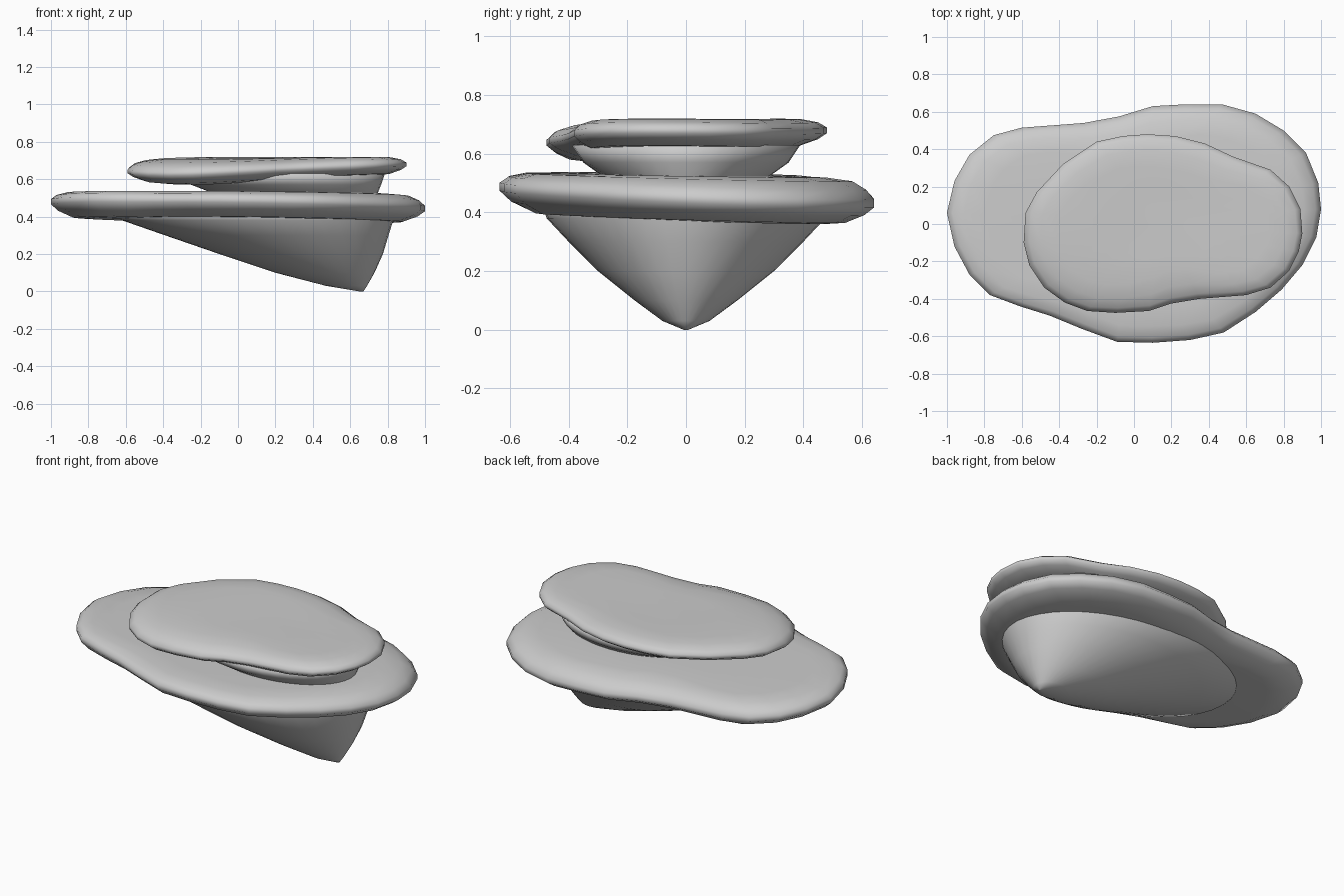
import bpy, bmesh
from math import sin, cos, pi
from mathutils import Vector

cube = bpy.data.objects.get("Cube")
if cube:
    bpy.data.objects.remove(cube, do_unlink=True)

grey = bpy.data.materials.new("warm_grey")
grey.use_nodes = True
colour = (0.6, 0.6, 0.6, 1)
grey.diffuse_color = colour
grey.node_tree.nodes["Principled BSDF"].inputs["Base Color"].default_value = colour


def loft(name, rings):
    """Skin a stack of equal-length rings, bottom to top, and close both ends."""
    bm = bmesh.new()
    loops = [[bm.verts.new(p) for p in ring] for ring in rings]
    count = len(loops[0])
    for low, high in zip(loops, loops[1:]):
        for i in range(count):
            j = (i + 1) % count
            bm.faces.new((low[i], low[j], high[j], high[i]))
    for loop in (loops[0], loops[-1]):
        hub = bm.verts.new(sum((v.co for v in loop), Vector()) / count)
        for i in range(count):
            bm.faces.new((loop[i], loop[(i + 1) % count], hub))
    bmesh.ops.recalc_face_normals(bm, faces=bm.faces)
    mesh = bpy.data.meshes.new(name)
    bm.to_mesh(mesh)
    bm.free()
    mesh.materials.append(grey)
    obj = bpy.data.objects.new(name, mesh)
    bpy.context.collection.objects.link(obj)
    for face in mesh.polygons:
        face.use_smooth = True


def cap(name, outline, centre, level, wave, profile):
    """Flat cap: (inset, height, share of rim wave) swept round an outline."""
    c = Vector(centre)
    rims = [(Vector(p) - c, wave(*p)) for p in outline]

    def rim_ring(inset, dz, share):
        ring = []
        for arm, lift in rims:
            q = c + arm * (1 - inset / arm.length)
            ring.append((q.x, q.y, level + dz + lift * share))
        return ring

    def inner_ring(scale, dz, share):
        ring = []
        for arm, lift in rims:
            q = c + arm * scale
            ring.append((q.x, q.y, level + dz + lift * share * scale))
        return ring

    under = [inner_ring(s, *profile[0][1:]) for s in (.2, .4)]
    over = [inner_ring(s, *profile[-1][1:]) for s in (.4, .2)]
    loft(name, under + [rim_ring(*p) for p in profile] + over)


def stem(name, sections, sides=40):
    """Leaning cone from (z, x_min, x_max, half_width) sections."""
    rings = []
    for z, x0, x1, w in sections:
        mid, r = (x0 + x1) / 2, (x1 - x0) / 2
        rings.append([(mid + r * cos(2 * pi * i / sides),
                       w * sin(2 * pi * i / sides), z) for i in range(sides)])
    loft(name, rings)


# Wide lower cap
lower_outline = [
    (1, .08), (.985, .22), (.92, .38), (.8, .5), (.65, .59), (.47, .64),
    (.28, .64), (.1, .63), (-.08, .575), (-.27, .54), (-.6, .515),
    (-.75, .475), (-.88, .37), (-.96, .23), (-1, .06), (-.96, -.12),
    (-.88, -.27), (-.77, -.38), (-.61, -.44), (-.45, -.49), (-.28, -.56),
    (-.09, -.63), (.1, -.635), (.3, -.62), (.48, -.58), (.65, -.47),
    (.79, -.35), (.9, -.22), (.975, -.07)]
cap("lower_cap", lower_outline, (0, 0), .468,
    lambda x, y: -.018 * x - .04 * y,
    [(.2, -.087, .6), (.12, -.083, .6), (.04, -.05, .8), (0, -.018, 1),
     (0, .01, 1), (.03, .035, .8), (.09, .055, .5), (.2, .061, .3)])

# Smaller upper cap, tilted up at the back
upper_outline = [
    (.9, -.05), (.89, .08), (.83, .2), (.73, .29), (.53, .36), (.38, .43),
    (.22, .47), (.07, .48), (-.06, .47), (-.2, .44), (-.38, .32), (-.52, .17),
    (-.58, .06), (-.59, -.1), (-.56, -.22), (-.48, -.34), (-.37, -.42),
    (-.25, -.465), (-.1, -.475), (.08, -.465), (.2, -.425), (.35, -.4),
    (.6, -.38), (.73, -.34), (.83, -.25), (.88, -.15)]
cap("upper_cap", upper_outline, (.15, 0), .663,
    lambda x, y: .02 * x + .04 * y - .055 * x * y,
    [(.18, -.06, 1), (.09, -.053, 1), (.03, -.032, 1), (0, -.012, 1),
     (0, .008, 1), (.03, .029, .8), (.09, .044, .6), (.18, .051, .3)])

# Leaning stems that flare up into each cap
stem("lower_stem", [
    (0, .65, .67, .008), (.03, .47, .69, .08), (.1, .2, .73, .175),
    (.2, -.1, .775, .3), (.3, -.39, .805, .4), (.38, -.62, .83, .475),
    (.43, -.68, .835, .49)])
stem("upper_stem", [
    (.47, .02, .72, .2), (.52, -.12, .745, .28), (.57, -.25, .765, .35),
    (.63, -.36, .785, .39)])
